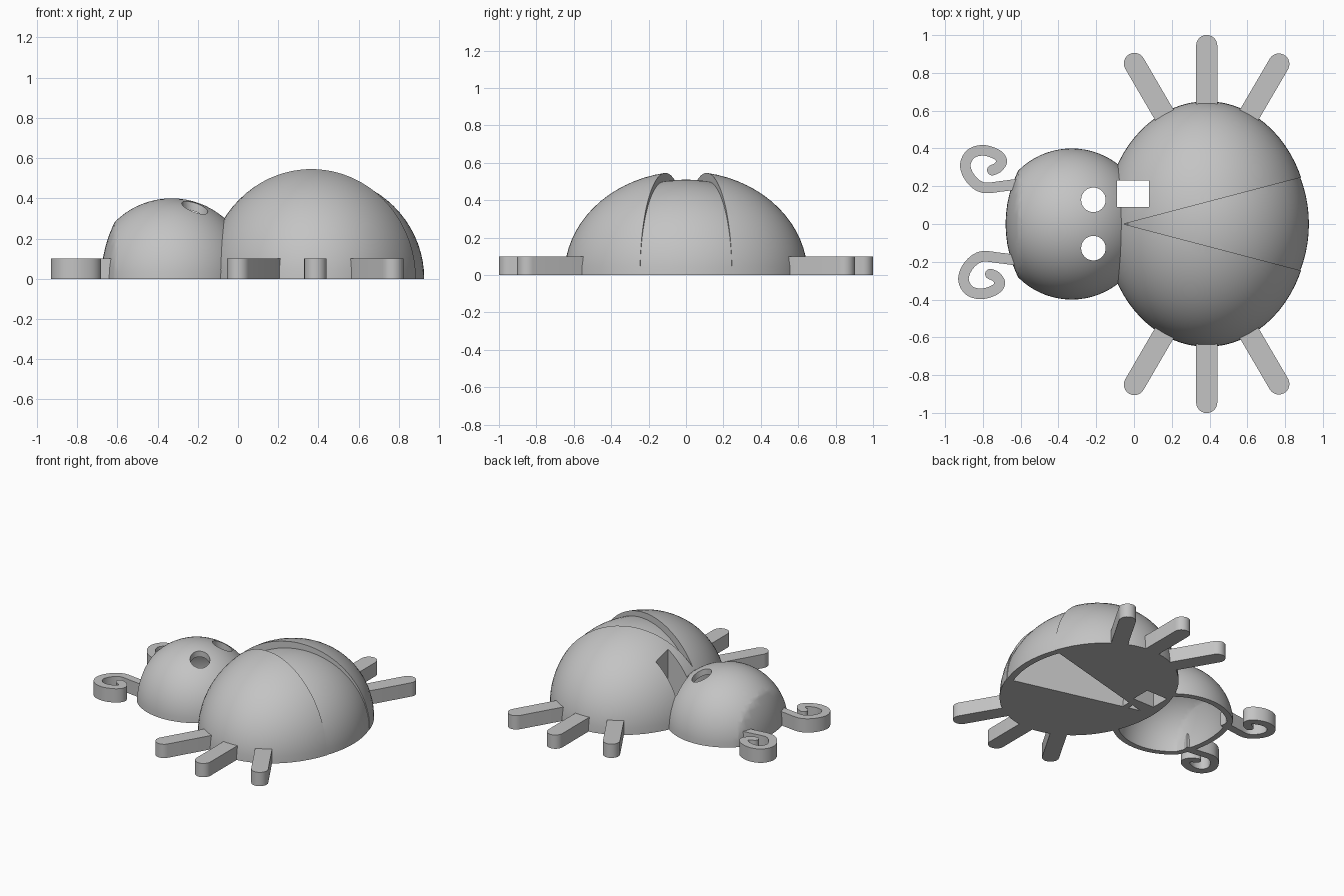
import bpy, bmesh, math
from mathutils import Vector

if "Cube" in bpy.data.objects:
    bpy.data.objects.remove(bpy.data.objects["Cube"], do_unlink=True)

grey = bpy.data.materials.new("plain grey")
grey.use_nodes = True
grey.diffuse_color = (0.55, 0.55, 0.55, 1)
grey.node_tree.nodes["Principled BSDF"].inputs["Base Color"].default_value = (0.55, 0.55, 0.55, 1)


def finish(name, bm):
    bmesh.ops.recalc_face_normals(bm, faces=bm.faces[:])
    mesh = bpy.data.meshes.new(name)
    bm.to_mesh(mesh)
    bm.free()
    mesh.materials.append(grey)
    obj = bpy.data.objects.new(name, mesh)
    bpy.context.collection.objects.link(obj)
    return obj


def ellipsoid(name, x, radii, dome=False):
    """Ellipsoid centred on z = 0; a dome keeps the closed upper half."""
    bm = bmesh.new()
    bmesh.ops.create_uvsphere(bm, u_segments=72, v_segments=36, radius=1)
    bmesh.ops.scale(bm, vec=radii, verts=bm.verts[:])
    bmesh.ops.translate(bm, vec=(x, 0, 0), verts=bm.verts[:])
    if dome:
        bmesh.ops.bisect_plane(bm, geom=bm.verts[:] + bm.edges[:] + bm.faces[:], dist=1e-5,
                               plane_co=(0, 0, 0), plane_no=(0, 0, 1), clear_inner=True)
        rim = [e for e in bm.edges if e.is_boundary]
        bmesh.ops.contextual_create(bm, geom=rim)
    return finish(name, bm)


def prism(name, outline, low, high):
    """Extrude a flat outline straight up."""
    bm = bmesh.new()
    face = bm.faces.new([bm.verts.new((x, y, low)) for x, y in outline])
    top = bmesh.ops.extrude_face_region(bm, geom=[face])["geom"]
    bmesh.ops.translate(bm, vec=(0, 0, high - low),
                        verts=[v for v in top if isinstance(v, bmesh.types.BMVert)])
    return finish(name, bm)


def combine(obj, tool, operation):
    mod = obj.modifiers.new("cut", 'BOOLEAN')
    mod.operation = operation
    mod.solver = 'EXACT'
    mod.object = tool
    bpy.context.view_layer.objects.active = obj
    bpy.ops.object.modifier_apply(modifier=mod.name)
    bpy.data.objects.remove(tool, do_unlink=True)


def ribbon(path, half):
    """Outline of a constant-width strip with round ends."""
    pts = [Vector(p) for p in path]
    left, right = [], []
    for i, p in enumerate(pts):
        d = (pts[min(i + 1, len(pts) - 1)] - pts[max(i - 1, 0)]).normalized()
        n = Vector((-d.y, d.x)) * half
        left.append(p + n)
        right.append(p - n)
    d = (pts[-1] - pts[-2]).normalized() * half
    n = Vector((-d.y, d.x))
    cap = [pts[-1] + n * math.cos(a) + d * math.sin(a)
           for a in (math.pi * k / 12 for k in range(1, 12))]
    return left + cap + right[::-1]


def smooth_path(points, steps=6):
    """Catmull-Rom curve through the points."""
    p = [Vector(q) for q in points]
    p = [2 * p[0] - p[1]] + p + [2 * p[-1] - p[-2]]
    out = []
    for a, b, c, d in zip(p, p[1:], p[2:], p[3:]):
        for k in range(steps):
            t = k / steps
            out.append(0.5 * (2 * b + (c - a) * t + (2 * a - 5 * b + 4 * c - d) * t * t
                              + (3 * b - a - 3 * c + d) * t ** 3))
    return out + [p[-2]]


def wedge():
    return prism("wedge_cutter", [(-0.055, 0), (1.2, -0.329), (1.2, 0.329)], -0.3, 1)


def slot():
    return prism("slot_cutter", [(-0.09, 0.09), (0.08, 0.09), (0.08, 0.23), (-0.09, 0.23)], -0.3, 1)


# Wing cases: a dome split by a wedge, with a square slot
wings = ellipsoid("wing_cases", 0.385, (0.54, 0.65, 0.554), dome=True)
combine(wings, wedge(), 'DIFFERENCE')
combine(wings, slot(), 'DIFFERENCE')

# Lower, hollow back showing between the wing cases
back = ellipsoid("back_strip", 0.41, (0.516, 0.6, 0.51), dome=True)
combine(back, wedge(), 'INTERSECT')
combine(back, ellipsoid("back_cavity", 0.41, (0.47, 0.57, 0.46)), 'DIFFERENCE')

# Head: hollow dome flattened at the front of the face, with two eye holes
head = ellipsoid("head", -0.33, (0.4, 0.4, 0.4), dome=True)
combine(head, ellipsoid("face_limit", -0.05, (0.63, 0.63, 0.63)), 'INTERSECT')
cavity = ellipsoid("head_cavity", -0.33, (0.36, 0.36, 0.36))
combine(cavity, ellipsoid("cavity_limit", -0.05, (0.59, 0.59, 0.59)), 'INTERSECT')
combine(head, cavity, 'DIFFERENCE')
for side in (-1, 1):
    circle = [(-0.215 + 0.065 * math.cos(a), side * 0.128 + 0.065 * math.sin(a))
              for a in (math.tau * k / 32 for k in range(32))]
    combine(head, prism("eye_cutter", circle, 0.1, 1), 'DIFFERENCE')
combine(head, slot(), 'DIFFERENCE')

parts = [wings, back, head]

# Legs and curled feelers on both sides
curl = [(-0.59, 0.215), (-0.70, 0.20), (-0.80, 0.193), (-0.865, 0.24), (-0.893, 0.31), (-0.865, 0.37),
        (-0.80, 0.39), (-0.73, 0.37), (-0.70, 0.335), (-0.72, 0.30), (-0.75, 0.285)]
legs = {"front_leg": [(0.2, 0.51), (0.002, 0.85)],
        "middle_leg": [(0.385, 0.5), (0.385, 0.945)],
        "rear_leg": [(0.57, 0.51), (0.767, 0.847)]}
for side, label in ((1, "rear_side"), (-1, "front_side")):
    shift = 0 if side > 0 else 0.02
    path = [(x - shift / 2, side * (y - shift)) for x, y in smooth_path(curl)]
    parts.append(prism("feeler_" + label, ribbon(path, 0.028), 0, 0.1))
    for name, line in legs.items():
        line = [(x, side * y) for x, y in line]
        parts.append(prism(name + "_" + label, ribbon(line, 0.056), 0, 0.1))

# Smooth shading with sharp cut edges
bpy.ops.object.select_all(action='DESELECT')
for obj in parts:
    obj.select_set(True)
bpy.context.view_layer.objects.active = wings
bpy.ops.object.shade_smooth_by_angle(angle=math.radians(30))
